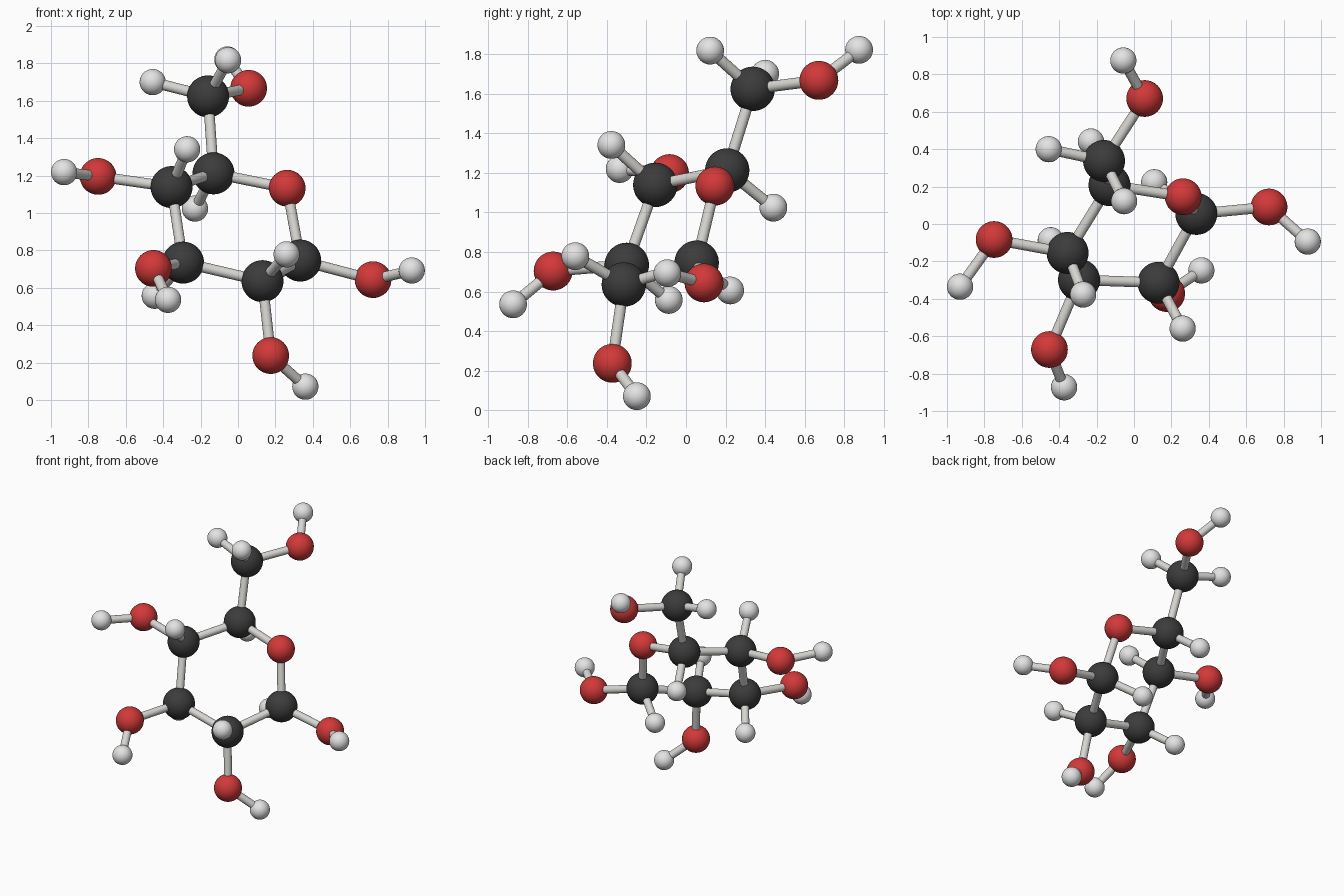
import bpy
from mathutils import Vector

if "Cube" in bpy.data.objects:
    bpy.data.objects.remove(bpy.data.objects["Cube"])


def material(name, rgb):
    m = bpy.data.materials.new(name)
    m.diffuse_color = (*rgb, 1.0)
    m.use_nodes = True
    m.node_tree.nodes["Principled BSDF"].inputs["Base Color"].default_value = m.diffuse_color
    return m


black = material("carbon black", (0.045, 0.045, 0.045))
red = material("oxygen red", (0.65, 0.04, 0.04))
white = material("hydrogen white", (0.77, 0.77, 0.77))
grey = material("bond grey", (0.68, 0.67, 0.64))

# Radius and colour for each kind of atom
KINDS = {"carbon": (0.112, black), "oxygen": (0.098, red), "hydrogen": (0.07, white)}
BOND_RADIUS = 0.028

# Atoms: label -> (kind, centre, label of the atom it is bonded to)
ATOMS = {
    # six-membered ring
    "C1": ("carbon", (0.333, 0.054, 0.746), "O5"),
    "C2": ("carbon", (0.131, -0.314, 0.636), "C1"),
    "C3": ("carbon", (-0.294, -0.299, 0.735), "C2"),
    "C4": ("carbon", (-0.355, -0.155, 1.139), "C3"),
    "C5": ("carbon", (-0.131, 0.208, 1.212), "C4"),
    "O5": ("oxygen", (0.263, 0.146, 1.133), "C5"),
    # side arm
    "C6": ("carbon", (-0.160, 0.337, 1.624), "C5"),
    "O6": ("oxygen", (0.057, 0.671, 1.667), "C6"),
    "H6a": ("hydrogen", (-0.456, 0.400, 1.700), "C6"),
    "H6b": ("hydrogen", (-0.053, 0.122, 1.817), "C6"),
    "HO6": ("hydrogen", (-0.057, 0.874, 1.821), "O6"),
    # hydroxyl groups
    "O1": ("oxygen", (0.722, 0.091, 0.644), "C1"),
    "HO1": ("hydrogen", (0.929, -0.094, 0.693), "O1"),
    "O2": ("oxygen", (0.175, -0.372, 0.238), "C2"),
    "HO2": ("hydrogen", (0.360, -0.248, 0.072), "O2"),
    "O3": ("oxygen", (-0.452, -0.671, 0.704), "C3"),
    "HO3": ("hydrogen", (-0.374, -0.873, 0.536), "O3"),
    "O4": ("oxygen", (-0.748, -0.083, 1.196), "C4"),
    "HO4": ("hydrogen", (-0.930, -0.335, 1.219), "O4"),
    # hydrogens on the ring
    "H1": ("hydrogen", (0.108, 0.223, 0.606), "C1"),
    "H2": ("hydrogen", (0.260, -0.559, 0.779), "C2"),
    "H3": ("hydrogen", (-0.445, -0.087, 0.558), "C3"),
    "H4": ("hydrogen", (-0.272, -0.377, 1.341), "C4"),
    "H5": ("hydrogen", (-0.230, 0.441, 1.024), "C5"),
}


def finish(name, mat):
    ob = bpy.context.object
    ob.name = name
    ob.data.materials.append(mat)
    bpy.ops.object.shade_smooth_by_angle()


def add_atom(label, kind, centre):
    radius, mat = KINDS[kind]
    bpy.ops.mesh.primitive_uv_sphere_add(segments=48, ring_count=24, radius=radius, location=centre)
    finish(f"{kind}_{label}", mat)


def add_bond(name, a, b):
    a, b = Vector(a), Vector(b)
    d = b - a
    bpy.ops.mesh.primitive_cylinder_add(
        vertices=24, radius=BOND_RADIUS, depth=d.length, location=(a + b) / 2,
        rotation=d.to_track_quat("Z", "Y").to_euler())
    finish(name, grey)


# Balls and the sticks that join them
for label, (kind, centre, partner) in ATOMS.items():
    add_atom(label, kind, centre)
    add_bond(f"bond_{label}_{partner}", centre, ATOMS[partner][1])
